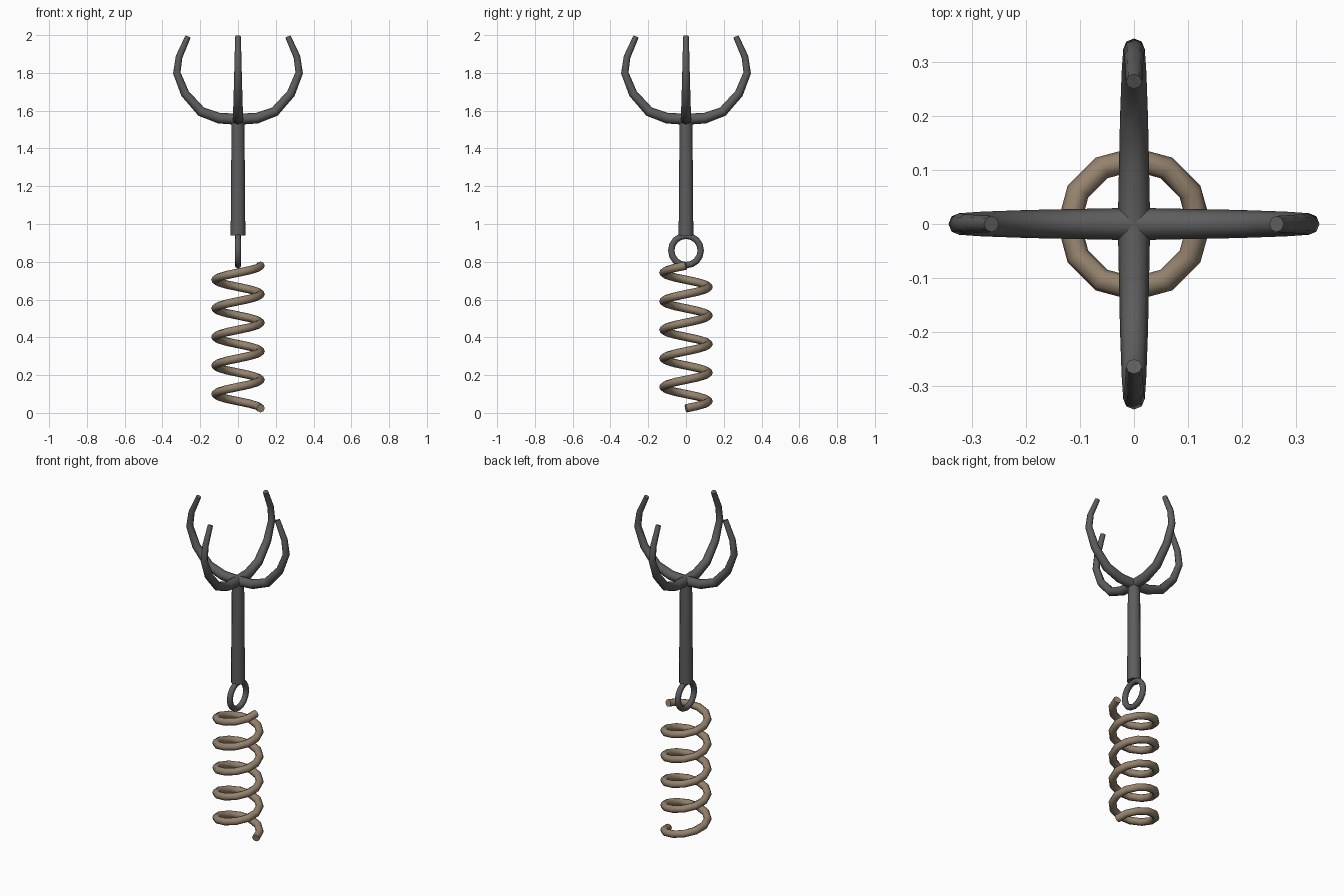
import bpy, bmesh
from math import sin, cos, pi, radians
from mathutils import Vector

if "Cube" in bpy.data.objects:
    bpy.data.objects.remove(bpy.data.objects["Cube"])


def material(name, rgb):
    m = bpy.data.materials.new(name)
    m.diffuse_color = (*rgb, 1)
    m.use_nodes = True
    m.node_tree.nodes["Principled BSDF"].inputs["Base Color"].default_value = m.diffuse_color
    return m


steel = material("dark_steel", (0.11, 0.11, 0.11))
bronze = material("tan_wire", (0.30, 0.225, 0.155))


def finish(ob, mat):
    ob.data.materials.append(mat)
    bpy.ops.object.select_all(action='DESELECT')
    ob.select_set(True)
    bpy.context.view_layer.objects.active = ob
    bpy.ops.object.shade_smooth_by_angle(angle=radians(50))


def tube(name, path, radii, ref, sides, mat):
    """Sweep a regular polygon along a path and cap both ends."""
    pts = [Vector(p) for p in path]
    bm = bmesh.new()
    rings = []
    for i, p in enumerate(pts):
        t = (pts[min(i + 1, len(pts) - 1)] - pts[max(i - 1, 0)]).normalized()
        u = t.cross(Vector(ref)).normalized()
        v = t.cross(u)
        rings.append([bm.verts.new(p + radii[i] * (u * cos(2 * pi * k / sides) + v * sin(2 * pi * k / sides)))
                      for k in range(sides)])
    for a, b in zip(rings, rings[1:]):
        for k in range(sides):
            j = (k + 1) % sides
            bm.faces.new((a[k], a[j], b[j], b[k]))
    bm.faces.new(rings[0])
    bm.faces.new(rings[-1])
    bmesh.ops.recalc_face_normals(bm, faces=bm.faces)
    me = bpy.data.meshes.new(name)
    bm.to_mesh(me)
    bm.free()
    ob = bpy.data.objects.new(name, me)
    bpy.context.collection.objects.link(ob)
    finish(ob, mat)


# Coil spring: five turns, twelve steps per turn
turns, steps = 5, 12
n = turns * steps
coil = [(0.12 * cos(2 * pi * i / steps), 0.12 * sin(2 * pi * i / steps), 0.024 + 0.756 * i / n)
        for i in range(n + 1)]
tube("coil_spring", coil, [0.022] * (n + 1), (0, 0, 1), 8, bronze)

# Ring linking spring and shaft
bpy.ops.mesh.primitive_torus_add(major_segments=16, minor_segments=8, major_radius=0.078,
                                 minor_radius=0.017, location=(0, 0, 0.86),
                                 rotation=(0, pi / 2, 0))
ring = bpy.context.object
ring.name = "link_ring"
finish(ring, steel)

# Tapered shaft
bpy.ops.mesh.primitive_cone_add(vertices=12, radius1=0.039, radius2=0.034, depth=0.61,
                                location=(0, 0, 1.245))
shaft = bpy.context.object
shaft.name = "shaft"
finish(shaft, steel)

# Four curved, tapering prongs: (distance out, height)
profile = [(0, 1.555), (0.10, 1.56), (0.195, 1.595), (0.28, 1.69), (0.324, 1.80),
           (0.312, 1.885), (0.264, 1.993)]
radii = [0.03, 0.028, 0.026, 0.023, 0.020, 0.018, 0.015]
for i in range(4):
    a = i * pi / 2
    tube(f"prong_{i + 1}", [(r * cos(a), r * sin(a), z) for r, z in profile],
         radii, (-sin(a), cos(a), 0), 8, steel)
